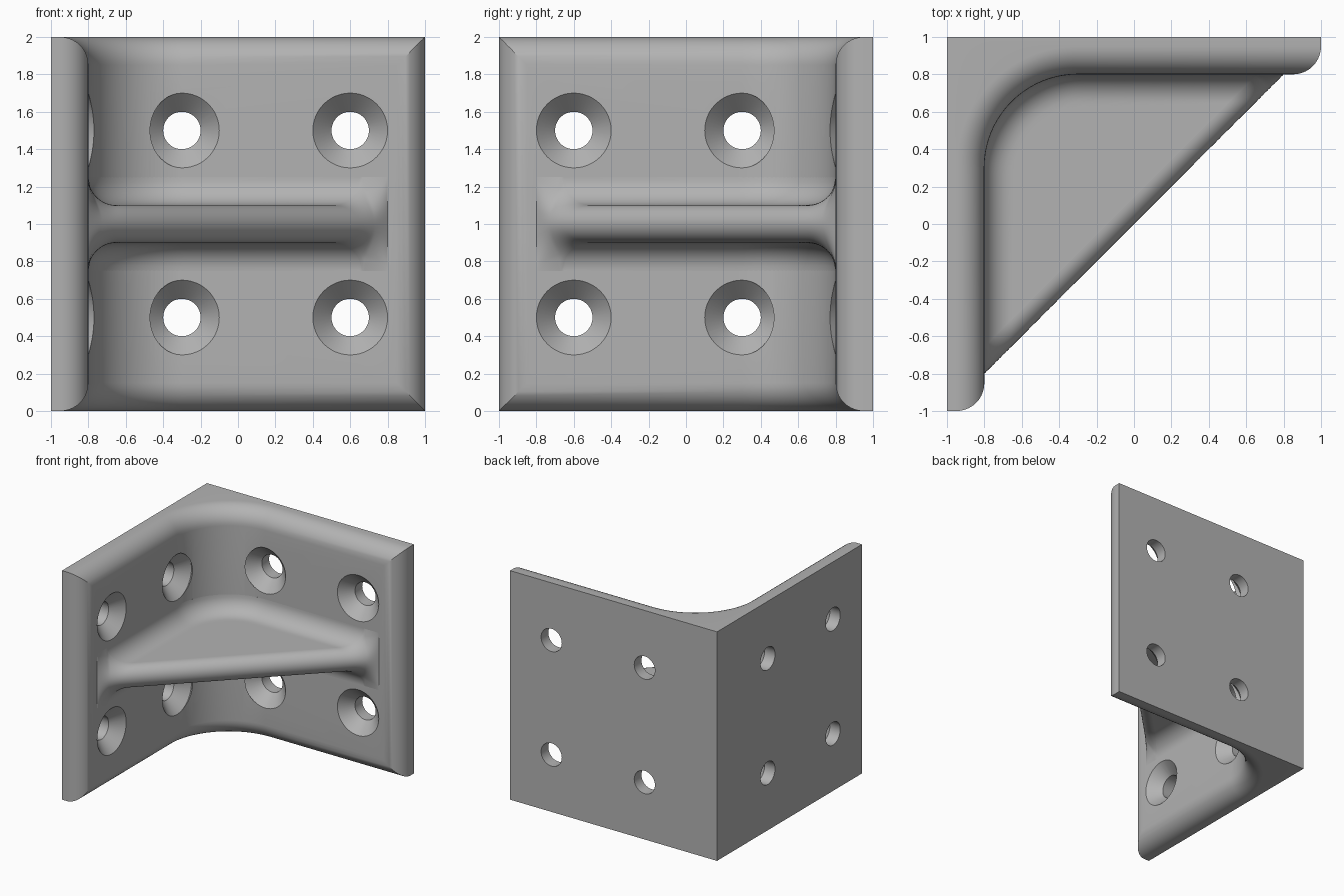
import bpy, bmesh, math

cube = bpy.data.objects.get("Cube")
if cube:
    bpy.data.objects.remove(cube)

WALL = 0.8        # inner face position of both walls
CORNER = 0.5      # inner corner radius
FILLET = 0.15     # edge rounding and web fillet radius
ROUND = 0.1       # half thickness of the web
MID = WALL - CORNER

grey = bpy.data.materials.new("bracket_grey")
grey.use_nodes = True
colour = (0.45, 0.45, 0.45, 1)
grey.diffuse_color = colour
grey.node_tree.nodes["Principled BSDF"].inputs["Base Color"].default_value = colour


def finish(name, bm):
    bmesh.ops.recalc_face_normals(bm, faces=bm.faces)
    mesh = bpy.data.meshes.new(name)
    bm.to_mesh(mesh)
    bm.free()
    obj = bpy.data.objects.new(name, mesh)
    mesh.materials.append(grey)
    bpy.context.collection.objects.link(obj)
    return obj


def activate(obj):
    bpy.ops.object.select_all(action="DESELECT")
    obj.select_set(True)
    bpy.context.view_layer.objects.active = obj


# Angled wall plate: extruded outline with a curved inner corner
arc = [math.pi / 2 * (1 + i / 32) for i in range(33)]
inner = [(1, WALL)]
inner += [(-MID + CORNER * math.cos(a), MID + CORNER * math.sin(a)) for a in arc]
inner += [(-WALL, -1)]
outline = inner + [(-1, -1), (-1, 1), (1, 1)]

bm = bmesh.new()
base = bm.faces.new([bm.verts.new((x, y, 0)) for x, y in outline])
top = bmesh.ops.extrude_face_region(bm, geom=[base])["geom"]
bmesh.ops.translate(bm, vec=(0, 0, 2), verts=[g for g in top if isinstance(g, bmesh.types.BMVert)])
bmesh.ops.recalc_face_normals(bm, faces=bm.faces)


def is_inner(v):
    return any(abs(v.co.x - x) + abs(v.co.y - y) < 0.001 for x, y in inner)


def on_end(v):
    return v.co.x > 0.99 or v.co.y < -0.99


# Round the inner rim and the two free ends
rim = []
for e in bm.edges:
    a, b = e.verts
    upright = abs(a.co.z - b.co.z) > 1
    if is_inner(a) and is_inner(b) and (not upright or on_end(a)):
        rim.append(e)
bmesh.ops.bevel(bm, geom=rim, offset=FILLET, offset_type="OFFSET", segments=10,
                profile=0.5, affect="EDGES")
plate = finish("corner_plate", bm)

# Countersunk screw holes, mirrored over both walls
bm = bmesh.new()
SIDES = 48
profile = [(0.1, -0.3), (0.1, -0.1), (0.2, 0), (0.05, 0.15)]
for along in (-0.3, 0.6):
    for height in (0.5, 1.5):
        for mirrored in (False, True):
            rings = []
            for radius, out in profile:
                ring = []
                for i in range(SIDES):
                    t = math.tau * i / SIDES
                    x, y = along + radius * math.cos(t), WALL - out
                    if mirrored:
                        x, y = -y, -x
                    ring.append(bm.verts.new((x, y, height + radius * math.sin(t))))
                rings.append(ring)
            for lo, hi in zip(rings, rings[1:]):
                for i in range(SIDES):
                    j = (i + 1) % SIDES
                    bm.faces.new((lo[i], lo[j], hi[j], hi[i]))
            bm.faces.new(rings[0])
            bm.faces.new(rings[-1])
cutter = finish("screw_hole_cutter", bm)
cutter.hide_render = True

activate(plate)
cut = plate.modifiers.new("screw_holes", "BOOLEAN")
cut.operation = "DIFFERENCE"
cut.solver = "EXACT"
cut.object = cutter
bpy.ops.object.modifier_apply(modifier=cut.name)
bpy.data.objects.remove(cutter)
bpy.ops.object.shade_smooth_by_angle(angle=math.radians(30))


# Triangular web with rounded free edge and fillets against the walls
def wall_distance(x, y):
    if x < -MID and y > MID:
        return CORNER - math.hypot(x + MID, y - MID)
    return min(x + WALL, WALL - y)


def web_point(s, e):
    return (s - e) / math.sqrt(2), (s + e) / math.sqrt(2)


def web_depth(s):
    lo, hi = 0, 2
    for _ in range(40):
        m = (lo + hi) / 2
        if wall_distance(*web_point(s, m)) > 0:
            lo = m
        else:
            hi = m
    return lo


def half_thickness(x, y):
    d = min(max(wall_distance(x, y), 0), FILLET)
    return ROUND + FILLET - math.sqrt(FILLET ** 2 - (FILLET - d) ** 2)


bm = bmesh.new()
COLS, EDGE, FLAT = 160, 10, 28
half = WALL * math.sqrt(2)
upper, lower = [], []
for c in range(COLS + 1):
    s = -half * math.cos(math.pi * c / COLS)
    depth = web_depth(s)
    r = max(min(ROUND, depth), 0.0005)
    samples = []
    for k in range(EDGE + 1):
        a = math.pi / 2 * k / EDGE
        samples.append((r * (1 - math.cos(a)), math.sin(a)))
    for k in range(1, FLAT + 1):
        f = (1 - math.cos(math.pi * k / FLAT)) / 2
        samples.append((r + max(depth - r, 0) * f, 1))
    samples.append((max(depth, r) + 0.03, 1))
    up, down = [], []
    for e, scale in samples:
        x, y = web_point(s, e)
        t = half_thickness(x, y) * scale
        up.append(bm.verts.new((x, y, 1 + t)))
        down.append(bm.verts.new((x, y, 1 - t)))
    upper.append(up)
    lower.append(down)
for grid in (upper, lower):
    for p, q in zip(grid, grid[1:]):
        for k in range(len(p) - 1):
            bm.faces.new((p[k], p[k + 1], q[k + 1], q[k]))
bmesh.ops.remove_doubles(bm, verts=bm.verts, dist=0.00005)
web = finish("support_web", bm)
activate(web)
bpy.ops.object.shade_smooth_by_angle(angle=math.radians(50))
